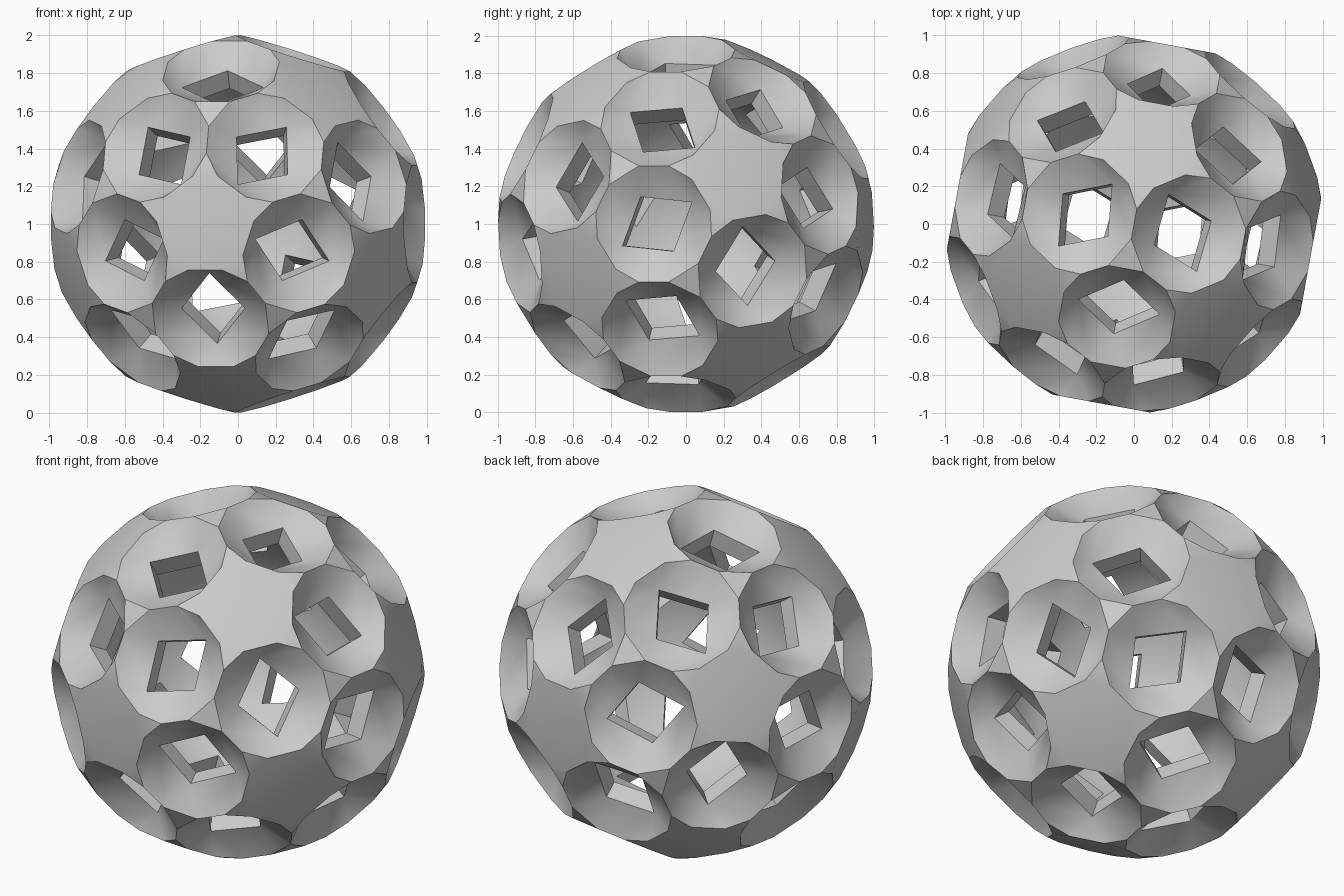
import bpy, bmesh, math
from itertools import permutations, combinations
from mathutils import Vector, Matrix

cube = bpy.data.objects.get("Cube")
if cube:
    bpy.data.objects.remove(cube)

# Main dimensions
STAR_HEIGHT, EDGE_DIST, EDGE_HALF = 0.967, 0.245, 0.095   # flat star
RIDGE_HALF = 0.08                                        # ridge between two holes
OUT, INN = 0.85, 0.74                                    # tunnel start and end
S_REACH, K_REACH = 0.22, 0.17                            # tunnel half diagonals

# Twelve star directions
h, r = 1 / math.sqrt(5), 2 / math.sqrt(5)
stars = [Vector((0, 1, 0))]
for k in range(5):
    a = math.radians(72 * k)
    stars.append(Vector((r * math.sin(a), h, r * math.cos(a))))
stars += [-v for v in stars]


def near(a, b):
    return a.dot(b) > 0.4 and a is not b


def toward(base, goal):
    """Unit direction from the base axis to the goal, square to the base."""
    return (goal - base * goal.dot(base)).normalized()


def mid(a, b):
    return (a + b).normalized()


def ridge_end(a, b, c, sign):
    p = (mid(a, b) + mid(a, c)).normalized()
    return p + toward(p, a) * RIDGE_HALF * sign


def tip(a, b, c):
    return ridge_end(a, b, c, 1)


def web(a, b, c):
    return ridge_end(a, b, c, -1)


def corner(a, b, c):
    e = toward(a, b)
    side = c - a * c.dot(a)
    side = (side - e * side.dot(e)).normalized()
    return a * STAR_HEIGHT + e * EDGE_DIST + side * EDGE_HALF


def s_point(a, b, depth):
    m = mid(a, b)
    return m * depth + toward(m, a) * S_REACH


def k_point(a, b, c, depth):
    m = mid(a, b)
    return m * depth + toward(m, c) * K_REACH


bm = bmesh.new()


def face(*points):
    bm.faces.new([bm.verts.new(p) for p in points])


def ring(points, axis):
    u = toward(axis, points[0])
    w = axis.cross(u)
    face(*sorted(points, key=lambda p: math.atan2(p.dot(w), p.dot(u))))


flags = [f for f in permutations(stars, 3)
         if near(f[0], f[1]) and near(f[1], f[2]) and near(f[0], f[2])]

# Star plates outside, pentagons inside
for a in stars:
    ring([corner(*f) for f in flags if f[0] is a], a)
    ring([s_point(a, b, INN) for b in stars if near(a, b)], a)

# Funnels and tunnels, one eighth-turn piece at a time
for a, b, c in flags:
    s, k = s_point(a, b, OUT), k_point(a, b, c, OUT)
    face(web(a, b, c), tip(a, b, c), s, k)
    face(tip(a, b, c), corner(a, b, c), s)
    face(s, k, k_point(a, b, c, INN), s_point(a, b, INN))

for a, b, c in combinations(stars, 3):
    if not (near(a, b) and near(b, c) and near(a, c)):
        continue
    # Small triangles between three holes
    face(web(a, b, c), web(b, a, c), web(c, a, b))
    face(k_point(a, b, c, INN), k_point(b, c, a, INN), k_point(a, c, b, INN))
    for p, q, o in ((a, b, c), (b, c, a), (c, a, b)):
        face(web(p, q, o), web(q, p, o), k_point(p, q, o, OUT))
        # Star tip and inner rib
        face(tip(p, q, o), corner(p, q, o), corner(p, o, q))
        face(s_point(p, q, INN), s_point(p, o, INN),
             k_point(p, o, q, INN), k_point(p, q, o, INN))

# Facets under the straight star edges
for a in stars:
    for b in stars:
        if near(a, b):
            c, d = [v for v in stars if near(v, a) and near(v, b)]
            face(corner(a, b, c), corner(a, b, d), s_point(a, b, OUT))

bmesh.ops.remove_doubles(bm, verts=bm.verts, dist=0.0005)
bmesh.ops.recalc_face_normals(bm, faces=bm.faces)
bm.transform(Matrix.Translation((0, 0, 1)) @ Matrix.Rotation(math.radians(-10.4), 4, 'Z'))
mesh = bpy.data.meshes.new("pierced_ball")
bm.to_mesh(mesh)
bm.free()
ball = bpy.data.objects.new("pierced_ball", mesh)
bpy.context.collection.objects.link(ball)

# Single grey
grey = bpy.data.materials.new("light_grey")
grey.use_nodes = True
colour = (0.6, 0.6, 0.6, 1)
grey.diffuse_color = colour
grey.node_tree.nodes["Principled BSDF"].inputs["Base Color"].default_value = colour
mesh.materials.append(grey)

bpy.context.view_layer.objects.active = ball
ball.select_set(True)
bpy.ops.object.shade_smooth_by_angle(angle=math.radians(30))
